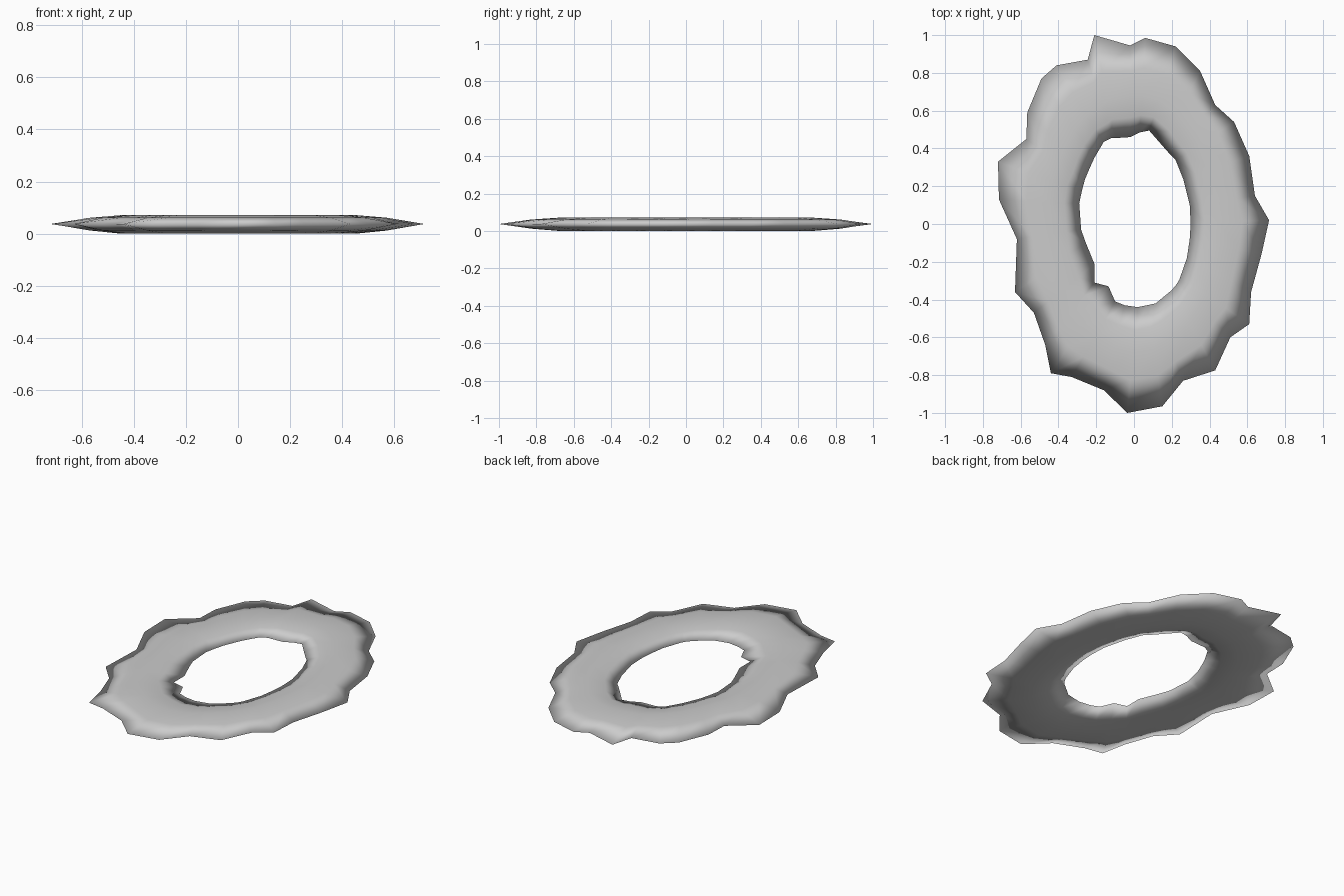
import bpy, bmesh
from mathutils import Vector

# Jagged outer rim, clockwise from the top
OUTER = [(-.21, 1.0), (-.02, .945), (.06, .985), (.22, .94), (.35, .81), (.43, .63),
         (.53, .54), (.61, .36), (.64, .15), (.715, .02), (.675, -.16), (.62, -.36),
         (.61, -.53), (.51, -.60), (.43, -.775), (.26, -.83), (.15, -.965), (-.035, -1.0),
         (-.16, -.88), (-.33, -.81), (-.44, -.79), (-.47, -.64), (-.53, -.47), (-.63, -.36),
         (-.62, -.08), (-.715, .13), (-.72, .33), (-.57, .45), (-.565, .59), (-.49, .77),
         (-.41, .84), (-.245, .87)]
# Matching points round the hole
INNER = [(-.095, .455), (-.02, .46), (.03, .485), (.08, .495), (.15, .415), (.19, .37),
         (.22, .34), (.26, .24), (.295, .10), (.30, 0), (.295, -.08), (.28, -.18),
         (.24, -.295), (.225, -.32), (.20, -.35), (.115, -.42), (.07, -.43), (.02, -.44),
         (-.05, -.43), (-.10, -.41), (-.135, -.33), (-.21, -.31), (-.21, -.21), (-.255, -.10),
         (-.28, -.03), (-.29, .11), (-.275, .18), (-.26, .235), (-.235, .295), (-.21, .35),
         (-.16, .435), (-.12, .455)]
MID_Z = .037
# Flattened cross-section: (fraction from hole to rim, height from the middle)
SECTION = [(0, 0), (.22, .023), (.45, .034), (.72, .024),
           (1, 0), (.72, -.025), (.45, -.037), (.22, -.024)]


def on_ellipse(p, rx, ry):
    """Project a point radially onto an ellipse."""
    k = ((p.x / rx) ** 2 + (p.y / ry) ** 2) ** .5
    return p / k


# Ring lofted from hole to rim; the crest is a smooth ellipse
bm = bmesh.new()
rings = []
for o, i in zip(OUTER, INNER):
    o, i = Vector(o), Vector(i)
    ring = []
    for t, h in SECTION:
        p = i.lerp(o, t)
        smooth = on_ellipse(p, .28 + .37 * t, .45 + .50 * t)
        p = p.lerp(smooth, 0 if t in (0, 1) else .8 if t == .45 else .5)
        ring.append(bm.verts.new((p.x, p.y, MID_Z + h)))
    rings.append(ring)
n = len(SECTION)
for a, b in zip(rings, rings[1:] + rings[:1]):
    for k in range(n):
        bm.faces.new((a[k], b[k], b[(k + 1) % n], a[(k + 1) % n])).smooth = True
bmesh.ops.recalc_face_normals(bm, faces=bm.faces)
mesh = bpy.data.meshes.new("jagged_ring")
bm.to_mesh(mesh)
bm.free()
bpy.context.collection.objects.link(bpy.data.objects.new("jagged_ring", mesh))
